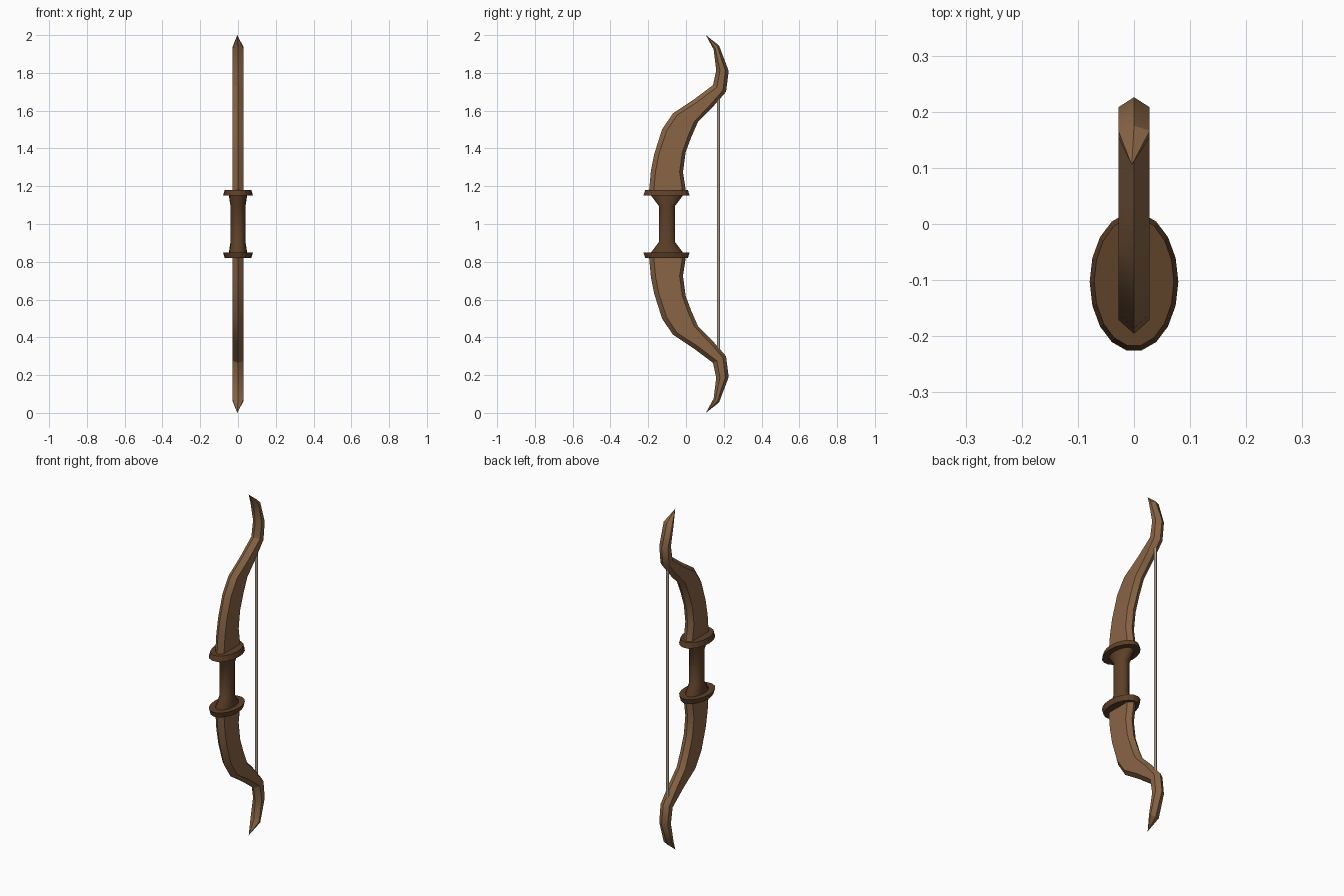
import bpy, bmesh, math

if "Cube" in bpy.data.objects:
    bpy.data.objects.remove(bpy.data.objects["Cube"])


def material(name, rgb):
    m = bpy.data.materials.new(name)
    m.diffuse_color = (*rgb, 1)
    m.use_nodes = True
    m.node_tree.nodes["Principled BSDF"].inputs["Base Color"].default_value = m.diffuse_color
    return m


WOOD = material("light wood", (0.25, 0.13, 0.06))
DARK = material("dark wood", (0.11, 0.052, 0.021))
CORD = material("bowstring cord", (0.38, 0.32, 0.24))


def loft(name, rings, mat, smooth=None, tip=None):
    """Skin a list of vertex rings, closing the ends with caps or a point."""
    bm = bmesh.new()
    loops = [[bm.verts.new(p) for p in ring] for ring in rings]
    n = len(loops[0])
    for a, b in zip(loops, loops[1:]):
        for i in range(n):
            j = (i + 1) % n
            bm.faces.new((a[i], a[j], b[j], b[i]))
    bm.faces.new(loops[0])
    if tip:
        point = bm.verts.new(tip)
        for i in range(n):
            bm.faces.new((loops[-1][i], loops[-1][(i + 1) % n], point))
    else:
        bm.faces.new(loops[-1])
    bmesh.ops.recalc_face_normals(bm, faces=bm.faces)
    mesh = bpy.data.meshes.new(name)
    bm.to_mesh(mesh)
    bm.free()
    obj = bpy.data.objects.new(name, mesh)
    bpy.context.collection.objects.link(obj)
    mesh.materials.append(mat)
    if smooth:
        bpy.ops.object.select_all(action='DESELECT')
        obj.select_set(True)
        bpy.context.view_layer.objects.active = obj
        bpy.ops.object.shade_smooth_by_angle(angle=math.radians(smooth))
    return obj


def ellipse(rx, ry, y, z, n):
    return [(rx * math.cos(2 * math.pi * i / n), y + ry * math.sin(2 * math.pi * i / n), z)
            for i in range(n)]


# Limb: belly and back points (y, z above the middle) of each section
SECTIONS = [
    ((-0.196, 0.17), (0.000, 0.17)),
    ((-0.186, 0.28), (-0.016, 0.275)),
    ((-0.168, 0.37), (-0.002, 0.38)),
    ((-0.127, 0.50), (0.028, 0.46)),
    ((-0.070, 0.585), (0.063, 0.54)),
    ((0.037, 0.656), (0.135, 0.612)),
    ((0.143, 0.735), (0.212, 0.70)),
    ((0.160, 0.815), (0.226, 0.81)),
    ((0.146, 0.925), (0.175, 0.945)),
]
HALF_WIDTH = 0.028


def limb_ring(front, back, side):
    """Six-sided section: ridged front and back, flat cheeks."""
    (fy, fz), (by, bz) = front, back
    length = math.hypot(by - fy, bz - fz)
    t, u = min(0.3, 0.025 / length), 1 - min(0.3, 0.018 / length)

    def at(x, k):
        return (x, fy + (by - fy) * k, 1 + side * (fz + (bz - fz) * k))
    w = HALF_WIDTH
    return [at(0, 0), at(w, t), at(w, u), at(0, 1), at(-w, u), at(-w, t)]


for label, side in (("upper", 1), ("lower", -1)):
    loft(label + "_limb", [limb_ring(f, b, side) for f, b in SECTIONS], WOOD,
         smooth=30, tip=(-0.004, 0.105, 1 + side))
    # Oval guard, slightly narrower on the limb side
    loft(label + "_guard", [ellipse(0.079, 0.124, -0.103, 1 + side * 0.15, 18),
                            ellipse(0.071, 0.115, -0.103, 1 + side * 0.18, 18)], DARK)

# Waisted grip between the guards
GRIP = [(-0.155, 0.048, 0.085), (-0.15, 0.048, 0.085), (-0.095, 0.040, 0.043),
        (0.095, 0.040, 0.043), (0.15, 0.048, 0.085), (0.155, 0.048, 0.085)]
loft("grip", [ellipse(rx, ry, -0.101, 1 + z, 18) for z, rx, ry in GRIP], DARK, smooth=35)

# Bowstring
loft("bowstring", [ellipse(0.008, 0.008, 0.172, z, 8) for z in (0.33, 1.67)], CORD, smooth=50)
